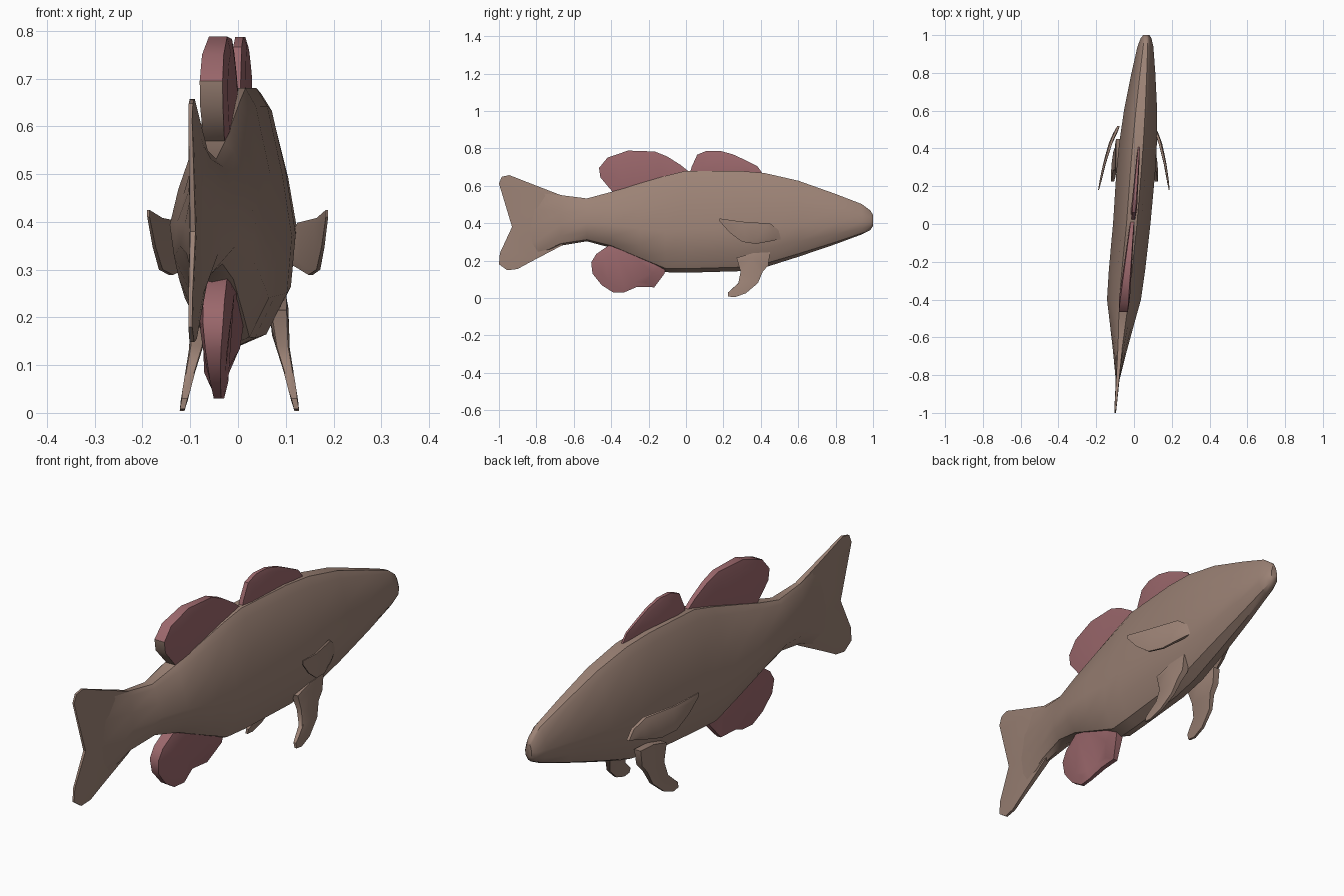
import bpy, bmesh, math

if "Cube" in bpy.data.objects:
    bpy.data.objects.remove(bpy.data.objects["Cube"])


def material(name, rgb):
    m = bpy.data.materials.new(name)
    m.diffuse_color = (*rgb, 1)
    m.use_nodes = True
    m.node_tree.nodes["Principled BSDF"].inputs["Base Color"].default_value = m.diffuse_color
    return m


BROWN = material("scale brown", (0.33, 0.223, 0.178))
PINK = material("fin pink", (0.33, 0.138, 0.15))


def interp(x, pts):
    """Piecewise linear lookup, points in rising order."""
    if x <= pts[0][0]:
        return pts[0][1]
    for (a, u), (b, v) in zip(pts, pts[1:]):
        if x <= b:
            return u + (v - u) * (x - a) / (b - a)
    return pts[-1][1]


def spine(y):
    """The fish lies slightly turned, so its middle line drifts in x."""
    return interp(y, [(-1, -0.10), (-0.7, -0.077), (-0.4, -0.053),
                      (0, -0.012), (0.5, 0.027), (1, 0.065)])


def finish(name, bm, mats, angle):
    bmesh.ops.recalc_face_normals(bm, faces=bm.faces)
    me = bpy.data.meshes.new(name)
    bm.to_mesh(me)
    bm.free()
    for m in mats:
        me.materials.append(m)
    ob = bpy.data.objects.new(name, me)
    bpy.context.collection.objects.link(ob)
    bpy.ops.object.select_all(action='DESELECT')
    ob.select_set(True)
    bpy.context.view_layer.objects.active = ob
    bpy.ops.object.shade_smooth_by_angle(angle=math.radians(angle))
    return ob


def fin(name, outline, xpos, thick, rim=0.6, inset=0.3, mats=(BROWN,), rule=None):
    """Lens-shaped blade from a (y, z) outline; thin rim, fuller middle."""
    bm = bmesh.new()
    n = len(outline)
    cy = sum(p[0] for p in outline) / n
    cz = sum(p[1] for p in outline) / n
    rings = []
    for s, f, k in ((-1, 1, inset), (-1, rim, 0), (1, rim, 0), (1, 1, inset)):
        ring = []
        for y, z in outline:
            y2, z2 = y + (cy - y) * k, z + (cz - z) * k
            ring.append(bm.verts.new((xpos(y2, z2) + s * f * thick(y2, z2), y2, z2)))
        rings.append(ring)
    for a, b in zip(rings, rings[1:]):
        for i in range(n):
            j = (i + 1) % n
            bm.faces.new((a[i], a[j], b[j], b[i]))
    caps = [bm.faces.new(rings[0]), bm.faces.new(rings[3])]
    bmesh.ops.recalc_face_normals(bm, faces=bm.faces)
    if rule:
        for f in bm.faces:
            f.material_index = rule(f)
    bmesh.ops.triangulate(bm, faces=caps)
    return finish(name, bm, mats, 40)


# Body: rings of one cross-section lofted along y (y, half width, bottom, top)
STATIONS = [
    (1.0, 0.016, 0.385, 0.445), (0.985, 0.028, 0.362, 0.468), (0.94, 0.042, 0.34, 0.502),
    (0.8, 0.063, 0.288, 0.556), (0.6, 0.088, 0.22, 0.627), (0.42, 0.1, 0.163, 0.668),
    (0.28, 0.103, 0.143, 0.68), (0.0, 0.099, 0.135, 0.68), (-0.11, 0.098, 0.138, 0.653),
    (-0.25, 0.096, 0.2, 0.612), (-0.4, 0.09, 0.268, 0.567), (-0.53, 0.064, 0.303, 0.532),
    (-0.67, 0.037, 0.28, 0.55), (-0.82, 0.011, 0.21, 0.605), (-0.88, 0.004, 0.2, 0.625)]
HALF = [(0.28, 1.0), (0.5, 0.93), (0.8, 0.67), (1.0, 0.42), (0.9, 0.2), (0.48, 0.04)]
SECTION = HALF + [(0, 0)] + [(-w, h) for w, h in reversed(HALF)]

bm = bmesh.new()
rings = [[bm.verts.new((spine(y) + w * hw, y, lo + (hi - lo) * h)) for w, h in SECTION]
         for y, hw, lo, hi in STATIONS]
n = len(SECTION)
for a, b in zip(rings, rings[1:]):
    for i in range(n):
        j = (i + 1) % n
        bm.faces.new((a[i], a[j], b[j], b[i]))
bm.faces.new(rings[0])
bm.faces.new(rings[-1])
finish("body", bm, [BROWN], 35)

# Forked tail
fin("tail_fin",
    [(-0.6, 0.5), (-0.67, 0.55), (-0.82, 0.608), (-0.945, 0.657), (-0.985, 0.648),
     (-1.0, 0.612), (-0.93, 0.38), (-0.995, 0.24), (-1.0, 0.18), (-0.955, 0.148),
     (-0.9, 0.155), (-0.84, 0.188), (-0.67, 0.277), (-0.6, 0.32)],
    lambda y, z: spine(y),
    lambda y, z: interp(y, [(-1, 0.005), (-0.67, 0.014)]), rim=0.8, inset=0.15)

# Back fins, with bases sunk into the body
fin("front_dorsal_fin",
    [(0.43, 0.63), (0.405, 0.672), (0.38, 0.706), (0.315, 0.738), (0.25, 0.768),
     (0.18, 0.787), (0.11, 0.787), (0.06, 0.766), (0.03, 0.70), (0.01, 0.63)],
    lambda y, z: spine(y) + 0.006,
    lambda y, z: interp(y, [(0, 0.018), (0.4, 0.007)]), rim=0.55, mats=(PINK,))

fin("rear_dorsal_fin",
    [(0.03, 0.64), (0.02, 0.672), (-0.03, 0.712), (-0.1, 0.756), (-0.166, 0.783),
     (-0.31, 0.788), (-0.42, 0.75), (-0.465, 0.695), (-0.458, 0.645), (-0.385, 0.558),
     (-0.3, 0.54), (-0.1, 0.6)],
    lambda y, z: spine(y) + 0.002,
    lambda y, z: interp(y, [(-0.46, 0.032), (0, 0.012)]), rim=0.75, mats=(PINK, BROWN),
    rule=lambda f: int(f.normal.y < -0.6 and f.calc_center_median().z < 0.69))

# Belly fin near the tail
fin("anal_fin",
    [(-0.1, 0.2), (-0.115, 0.13), (-0.17, 0.057), (-0.26, 0.06), (-0.33, 0.03),
     (-0.39, 0.03), (-0.45, 0.068), (-0.5, 0.13), (-0.507, 0.19), (-0.48, 0.235),
     (-0.4, 0.29), (-0.3, 0.3)],
    lambda y, z: spine(y) + 0.009 - 0.02 * (z < 0.1) * (y > -0.3),
    lambda y, z: interp(z, [(0.03, 0.012), (0.2, 0.034)]), rim=0.65, mats=(PINK,))

# Paired side and belly fins
for side, word in ((1, "right"), (-1, "left")):
    fin("pectoral_fin_" + word,
        [(0.52, 0.315), (0.49, 0.312), (0.45, 0.303), (0.375, 0.289), (0.3, 0.3),
         (0.235, 0.348), (0.18, 0.41), (0.18, 0.425), (0.3, 0.408), (0.45, 0.398), (0.5, 0.36)],
        lambda y, z: side * interp(y, [(0.18, 0.187), (0.3, 0.165), (0.42, 0.135), (0.52, 0.092)])
        + 0.01 * (y - 0.2) / 0.3,
        lambda y, z: interp(y, [(0.18, 0.004), (0.5, 0.011)]), rim=0.6, inset=0.25)
    fin("pelvic_fin_" + word,
        [(0.45, 0.245), (0.44, 0.175), (0.41, 0.14), (0.385, 0.08), (0.32, 0.025),
         (0.26, 0.004), (0.225, 0.008), (0.225, 0.03), (0.28, 0.08), (0.292, 0.14),
         (0.27, 0.215), (0.36, 0.24)],
        lambda y, z: 0.003 + side * interp(z, [(0, 0.121), (0.1, 0.1), (0.16, 0.085), (0.23, 0.082)]),
        lambda y, z: interp(z, [(0, 0.006), (0.1, 0.011), (0.2, 0.02)]), rim=0.8, inset=0.2)
